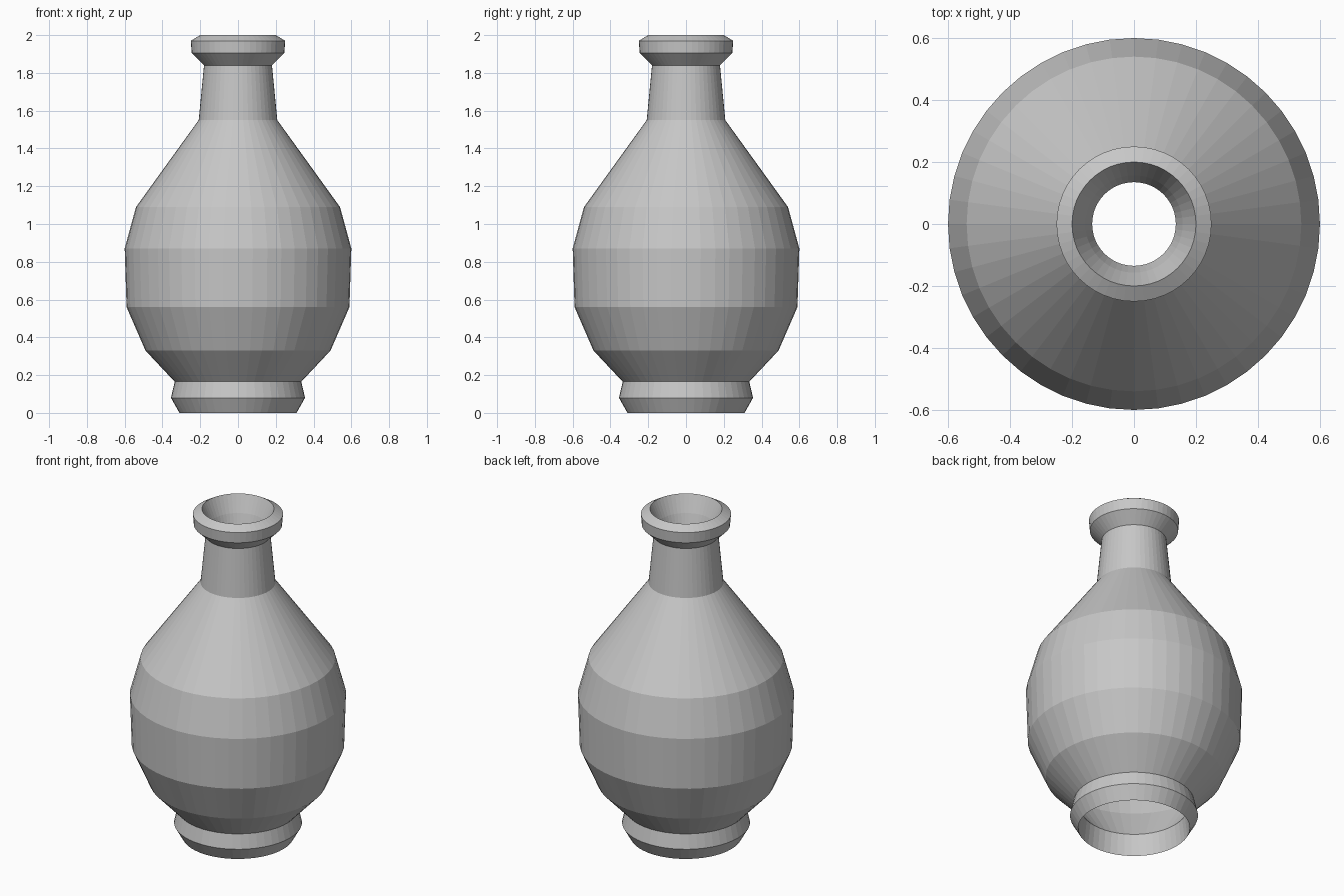
import bpy
import bmesh
from math import tau
from mathutils import Vector

SEGMENTS = 48

default_cube = bpy.data.objects.get("Cube")
if default_cube:
    bpy.data.objects.remove(default_cube, do_unlink=True)


def make_material(name, colour):
    mat = bpy.data.materials.new(name)
    mat.use_nodes = True
    mat.diffuse_color = colour
    mat.node_tree.nodes["Principled BSDF"].inputs["Base Color"].default_value = colour
    return mat


def lathe(name, profile, material):
    """Turn a closed (radius, height) profile around the z axis."""
    bm = bmesh.new()
    verts = [bm.verts.new((r, 0, z)) for r, z in profile]
    edges = [bm.edges.new((a, b)) for a, b in zip(verts, verts[1:] + verts[:1])]
    bmesh.ops.spin(bm, geom=verts + edges, cent=Vector(), axis=Vector((0, 0, 1)),
                   angle=tau, steps=SEGMENTS, use_merge=False)
    bmesh.ops.remove_doubles(bm, verts=bm.verts[:], dist=0.0005)
    bmesh.ops.recalc_face_normals(bm, faces=bm.faces[:])
    mesh = bpy.data.meshes.new(name)
    bm.to_mesh(mesh)
    bm.free()
    mesh.materials.append(material)
    obj = bpy.data.objects.new(name, mesh)
    bpy.context.collection.objects.link(obj)
    return obj


# Outer wall: foot, belly, shoulder, neck and flared lip
outer = [(0.31, 0), (0.355, 0.08), (0.335, 0.165), (0.49, 0.33),
         (0.59, 0.56), (0.6, 0.87), (0.54, 1.09), (0.208, 1.55),
         (0.18, 1.84), (0.245, 1.905), (0.25, 1.97), (0.2, 2)]

# Inner wall, from the mouth down to the open foot
inner = [(0.157, 1.9), (0.135, 1.83), (0.16, 1.53), (0.49, 1.07),
         (0.55, 0.86), (0.54, 0.58), (0.445, 0.35), (0.295, 0.13)]

clay = make_material("light grey clay", (0.57, 0.57, 0.57, 1))
lathe("vase", outer + inner, clay)
